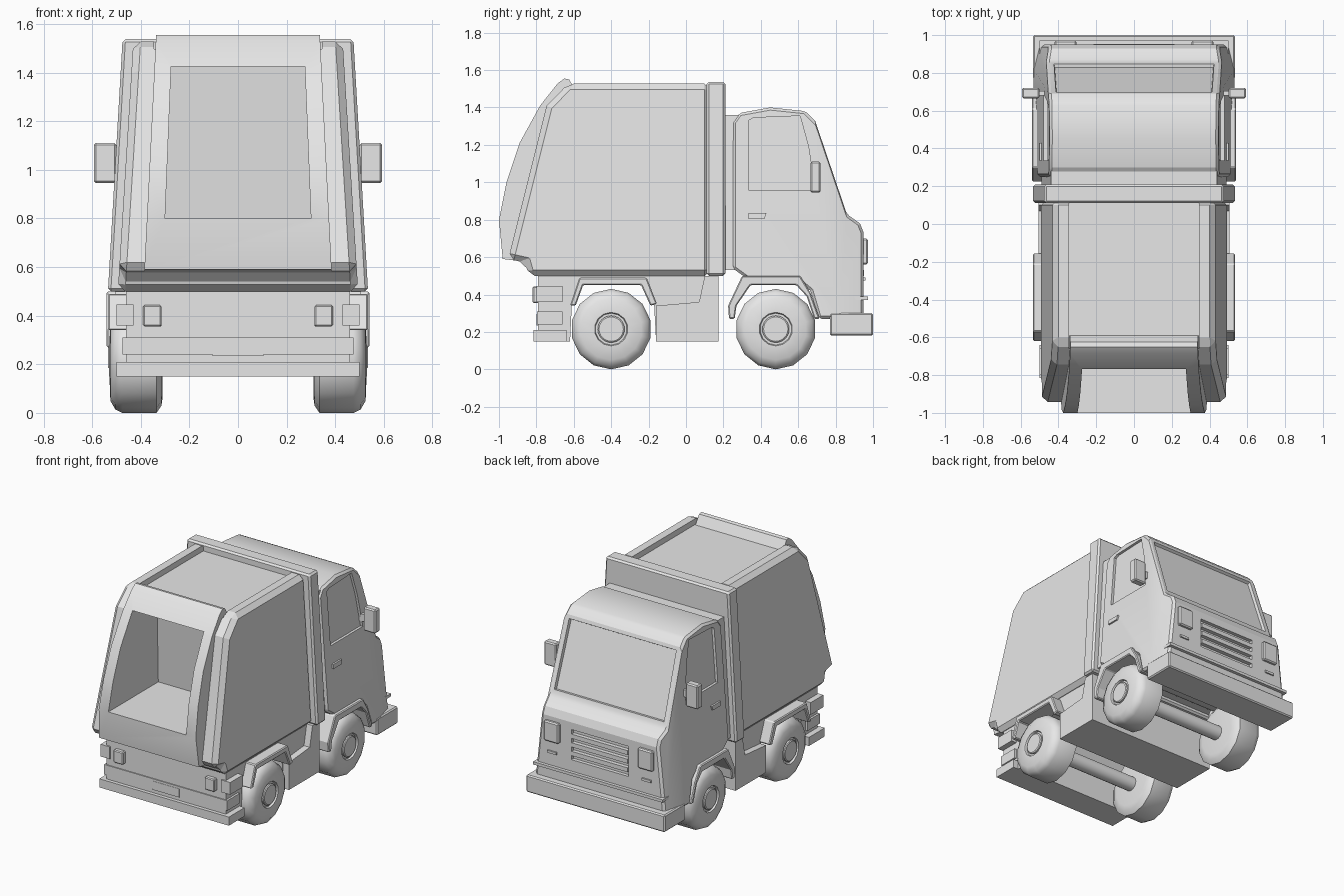
import bpy, bmesh, math
from mathutils import Vector

if "Cube" in bpy.data.objects:
    bpy.data.objects.remove(bpy.data.objects["Cube"])

grey = bpy.data.materials.new("plain_grey")
grey.use_nodes = True
grey.diffuse_color = (0.8, 0.8, 0.8, 1)
grey.node_tree.nodes["Principled BSDF"].inputs["Base Color"].default_value = (0.8, 0.8, 0.8, 1)


def finish(name, bm):
    bmesh.ops.recalc_face_normals(bm, faces=bm.faces)
    mesh = bpy.data.meshes.new(name)
    bm.to_mesh(mesh)
    bm.free()
    mesh.materials.append(grey)
    ob = bpy.data.objects.new(name, mesh)
    bpy.context.collection.objects.link(ob)
    return ob


def activate(ob):
    bpy.ops.object.select_all(action='DESELECT')
    ob.select_set(True)
    bpy.context.view_layer.objects.active = ob


def smooth(ob, angle=30):
    activate(ob)
    bpy.ops.object.shade_smooth_by_angle(angle=math.radians(angle))


def bevel(ob, width):
    mod = ob.modifiers.new("bevel", 'BEVEL')
    mod.width, mod.segments = width, 1
    mod.limit_method, mod.angle_limit = 'ANGLE', math.radians(35)
    activate(ob)
    bpy.ops.object.modifier_apply(modifier=mod.name)


def cut(ob, cutter):
    mod = ob.modifiers.new("cut", 'BOOLEAN')
    mod.operation, mod.solver, mod.object = 'DIFFERENCE', 'EXACT', cutter
    activate(ob)
    bpy.ops.object.modifier_apply(modifier=mod.name)


def taper(base, z0, slope):
    """Half width that shrinks with height."""
    return lambda y, z: base - slope * (z - z0)


def flat(value):
    return lambda y, z: value


def rect(y0, y1, z0, z1):
    return [(y0, z0), (y1, z0), (y1, z1), (y0, z1)]


def add_prism(bm, profile, lo, hi):
    a = [bm.verts.new((lo(y, z), y, z)) for y, z in profile]
    b = [bm.verts.new((hi(y, z), y, z)) for y, z in profile]
    bm.faces.new(a)
    bm.faces.new(b[::-1])
    n = len(a)
    for i in range(n):
        j = (i + 1) % n
        bm.faces.new((a[i], a[j], b[j], b[i]))


def centre(name, profile, half):
    """Side profile stretched across the middle."""
    bm = bmesh.new()
    add_prism(bm, profile, lambda y, z: -half(y, z), half)
    return finish(name, bm)


def pair(name, profile, lo, hi):
    """The same side profile on both flanks."""
    bm = bmesh.new()
    for s in (-1, 1):
        add_prism(bm, profile, lambda y, z: s * lo(y, z), lambda y, z: s * hi(y, z))
    return finish(name, bm)


# Refuse body with open rear hopper
body = centre("refuse_body", [(0.13, 0.5), (-0.84, 0.5), (-0.86, 0.57), (-0.95, 0.59),
                              (-0.745, 1.41), (-0.63, 1.527), (0.13, 1.527)], taper(0.49, 0.57, 0.062))
bevel(body, 0.03)
roof_cut = centre("roof_cutter", rect(-0.66, 0.2, 1.487, 1.7), flat(0.345))
cut(body, roof_cut)
tailgate = centre("tailgate", [(-0.86, 0.575), (-0.98, 0.59), (-1.0, 0.8), (-0.96, 1.0), (-0.89, 1.21),
                               (-0.78, 1.41), (-0.685, 1.53), (-0.65, 1.555), (-0.625, 1.55),
                               (-0.585, 1.48), (-0.7, 1.3)], taper(0.385, 0.59, 0.05))
hopper_cut = centre("hopper_cutter", [(-1.1, 0.8), (-0.45, 0.8), (-0.5, 1.425), (-1.1, 1.425)],
                    taper(0.3, 0.8, 0.04))
for part in (body, tailgate):
    cut(part, hopper_cut)
smooth(tailgate)
for cutter in (roof_cut, hopper_cut):
    bpy.data.objects.remove(cutter)

# Front collar of the body and link to the cab
bevel(centre("body_collar", rect(0.11, 0.21, 0.5, 1.537), taper(0.535, 0.5, 0.058)), 0.012)
centre("cab_link", rect(0.2, 0.28, 0.53, 1.36), taper(0.49, 0.53, 0.06))

# Cab: front corners taper inward beyond a leaning pillar line
bm = bmesh.new()
cab_half = taper(0.53, 0.3, 0.076)
add_prism(bm, [(0.25, 0.54), (0.25, 1.32), (0.285, 1.37), (0.45, 1.4), (0.64, 1.38), (0.69, 1.33),
               (0.86, 0.83), (0.93, 0.78), (0.95, 0.73), (0.95, 0.27), (0.71, 0.27), (0.665, 0.42),
               (0.6, 0.475), (0.34, 0.475)], lambda y, z: -cab_half(y, z), cab_half)
bmesh.ops.bisect_plane(bm, geom=bm.verts[:] + bm.edges[:] + bm.faces[:], dist=0.0005,
                       plane_co=(0, 0.69, 1.33), plane_no=(0, 1, 0.123))
for v in bm.verts:
    beyond = v.co.y - 0.69 - (1.33 - v.co.z) * 0.123
    if beyond > 0:
        v.co.x -= math.copysign(beyond * 0.25, v.co.x)
cab = finish("cab", bm)
bevel(cab, 0.014)

# Recessed windscreen
bm = bmesh.new()
bm.from_mesh(cab.data)
bm.faces.ensure_lookup_table()
facing = Vector((0, 0.95, 0.32)).normalized()
screen = max((f for f in bm.faces if f.normal.dot(facing) > 0.98 and f.calc_center_median().z > 0.9),
             key=lambda f: f.calc_area())
bmesh.ops.inset_individual(bm, faces=[screen], thickness=0.035)
bmesh.ops.inset_individual(bm, faces=[screen], thickness=0.006, depth=-0.02)
bm.to_mesh(cab.data)
bm.free()

# Recessed door windows and grille opening
window_cut = pair("window_cutter", [(0.335, 0.96), (0.335, 1.33), (0.36, 1.345), (0.61, 1.355),
                                    (0.655, 1.19), (0.69, 0.96)],
                  taper(0.512, 0.3, 0.076), taper(0.65, 0.3, 0.076))
grille_cut = centre("grille_cutter", rect(0.925, 1.1, 0.47, 0.68), flat(0.22))
for cutter in (window_cut, grille_cut):
    cut(cab, cutter)
    bpy.data.objects.remove(cutter)
smooth(cab, 20)

# Cab fittings
for i in range(3):
    z = 0.5 + i * 0.06
    centre("grille_bar", rect(0.92, 0.953, z, z + 0.03), flat(0.215))
bevel(pair("headlight", rect(0.93, 0.972, 0.56, 0.7), flat(0.305), flat(0.42)), 0.008)
pair("indicator", rect(0.93, 0.96, 0.475, 0.492), flat(0.33), flat(0.4))
centre("front_trim_strip", rect(0.88, 0.972, 0.37, 0.39), flat(0.5))
bevel(centre("front_bumper", rect(0.77, 1.0, 0.18, 0.3), flat(0.535)), 0.008)
pair("door_handle", [(0.335, 0.805), (0.42, 0.805), (0.43, 0.835), (0.335, 0.835)],
     taper(0.52, 0.3, 0.076), taper(0.542, 0.3, 0.076))
bevel(pair("wing_mirror", rect(0.665, 0.72, 0.945, 1.11), flat(0.5), flat(0.593)), 0.008)
pair("mirror_arm", rect(0.68, 0.705, 1.0, 1.05), flat(0.45), flat(0.51))

# Chassis with a wheel tunnel, and side skirts
centre("chassis", [(0.175, 0.15), (0.175, 0.5), (-0.79, 0.5), (-0.79, 0.15), (-0.62, 0.15), (-0.61, 0.36),
                   (-0.55, 0.455), (-0.23, 0.455), (-0.17, 0.34), (-0.16, 0.15)], flat(0.46))
pair("side_skirt", [(-0.16, 0.15), (0.175, 0.15), (0.175, 0.5), (0.1, 0.5), (0.07, 0.36), (-0.16, 0.34)],
     flat(0.44), flat(0.505))

# Fenders
bevel(pair("rear_fender", [(-0.62, 0.34), (-0.57, 0.49), (-0.21, 0.49), (-0.155, 0.35), (-0.19, 0.34),
                           (-0.24, 0.45), (-0.55, 0.45), (-0.59, 0.34)], flat(0.4), flat(0.535)), 0.006)
bevel(pair("front_fender", [(0.225, 0.34), (0.3, 0.5), (0.61, 0.5), (0.665, 0.41), (0.715, 0.27),
                            (0.685, 0.27), (0.645, 0.39), (0.59, 0.45), (0.345, 0.45), (0.27, 0.34),
                            (0.26, 0.27), (0.23, 0.27)], flat(0.4), flat(0.54)), 0.006)

# Rear bumper, lamps and blank plate
centre("rear_lower_bar", rect(-0.815, -0.64, 0.15, 0.21), flat(0.5))
centre("rear_middle_bar", rect(-0.797, -0.66, 0.24, 0.31), flat(0.475))
pair("rear_corner_block", rect(-0.8, -0.66, 0.36, 0.445), flat(0.43), flat(0.5))
bevel(pair("tail_lamp", rect(-0.82, -0.78, 0.355, 0.443), flat(0.315), flat(0.39)), 0.006)
centre("blank_plate", rect(-0.799, -0.78, 0.235, 0.295), flat(0.105))


# Wheels, hubs and axles
def lathe(name, outline, y, z, sides):
    """Spin (x, radius) points around the axle line."""
    bm = bmesh.new()
    rings = []
    for x, r in outline:
        angles = [2 * math.pi * i / sides - math.pi / 2 for i in range(sides)]
        rings.append([bm.verts.new((x, y + r * math.cos(a), z + r * math.sin(a))) for a in angles])
    for a, b in zip(rings, rings[1:]):
        for i in range(sides):
            j = (i + 1) % sides
            bm.faces.new((a[i], a[j], b[j], b[i]))
    bm.faces.new(rings[0])
    bm.faces.new(rings[-1])
    smooth(finish(name, bm), 35)


tyre = [(0.31, 0.15), (0.315, 0.185), (0.335, 0.215), (0.475, 0.215), (0.505, 0.2), (0.525, 0.165),
        (0.528, 0.09), (0.515, 0.085)]
hub = [(0.4, 0.072), (0.525, 0.072), (0.53, 0.065)]
for y, place in ((-0.4, "rear"), (0.48, "front")):
    for s, side in ((1, "left"), (-1, "right")):
        lathe(f"{place}_{side}_wheel", [(s * x, r) for x, r in tyre], y, 0.215, 14)
        lathe(f"{place}_{side}_hub", [(s * x, r) for x, r in hub], y, 0.215, 24)
    lathe(f"{place}_axle", [(-0.35, 0.05), (0.35, 0.05)], y, 0.215, 16)
